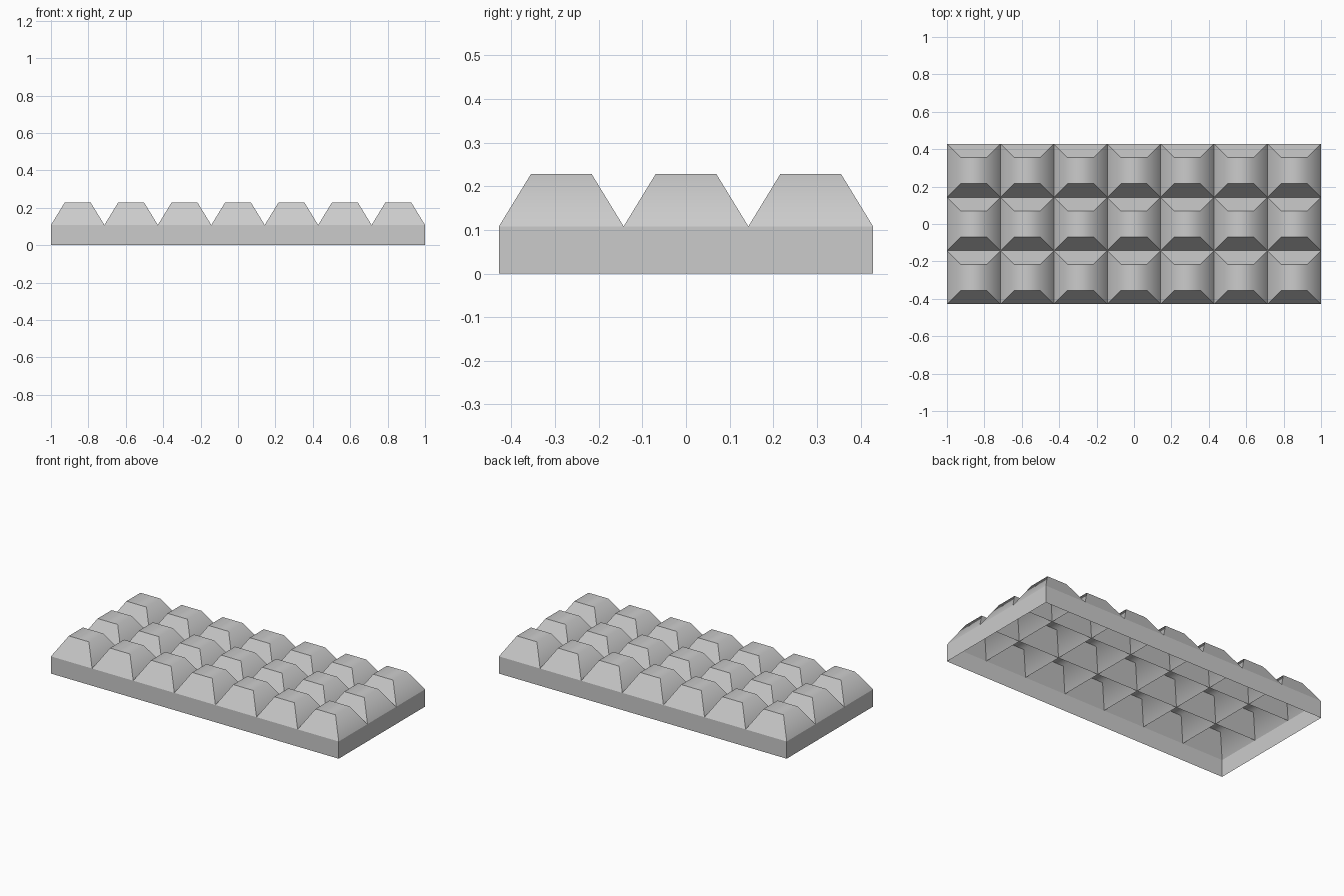
import bpy, bmesh

if "Cube" in bpy.data.objects:
    bpy.data.objects.remove(bpy.data.objects["Cube"])

NX, NY = 7, 3
CELL = 2 / NX
H = CELL / 2          # half cell
T = 0.0695            # half width of the flat top of a block
Z0, Z1 = 0.108, 0.228  # slab height, block height


def ring(bm, cx, cy, hx, hy, z):
    return [bm.verts.new((cx + sx * hx, cy + sy * hy, z))
            for sx, sy in ((-1, -1), (1, -1), (1, 1), (-1, 1))]


def bridge(bm, low, high):
    # order of sides: front, right, back, left
    return [bm.faces.new((low[i], low[(i + 1) % 4], high[(i + 1) % 4], high[i]))
            for i in range(4)]


def finish(bm, name):
    me = bpy.data.meshes.new(name)
    bm.to_mesh(me)
    bm.free()
    ob = bpy.data.objects.new(name, me)
    bpy.context.collection.objects.link(ob)


# open slab sides (no floor, hollow underneath)
bm = bmesh.new()
bridge(bm, ring(bm, 0, 0, 1, NY * H, 0), ring(bm, 0, 0, 1, NY * H, Z0))
finish(bm, "slab_sides")

# hollow tapered blocks; top flows smoothly into left and right slopes
bm = bmesh.new()
for i in range(NX):
    for j in range(NY):
        cx = (i - (NX - 1) / 2) * CELL
        cy = (j - (NY - 1) / 2) * CELL
        low = ring(bm, cx, cy, H, H, Z0)
        high = ring(bm, cx, cy, T, T, Z1)
        front, right, back, left = bridge(bm, low, high)
        top = bm.faces.new(high)
        for f in (right, left, top):
            f.smooth = True
        for f in (front, back):
            for e in f.edges:
                e.smooth = False
finish(bm, "bar_blocks")
